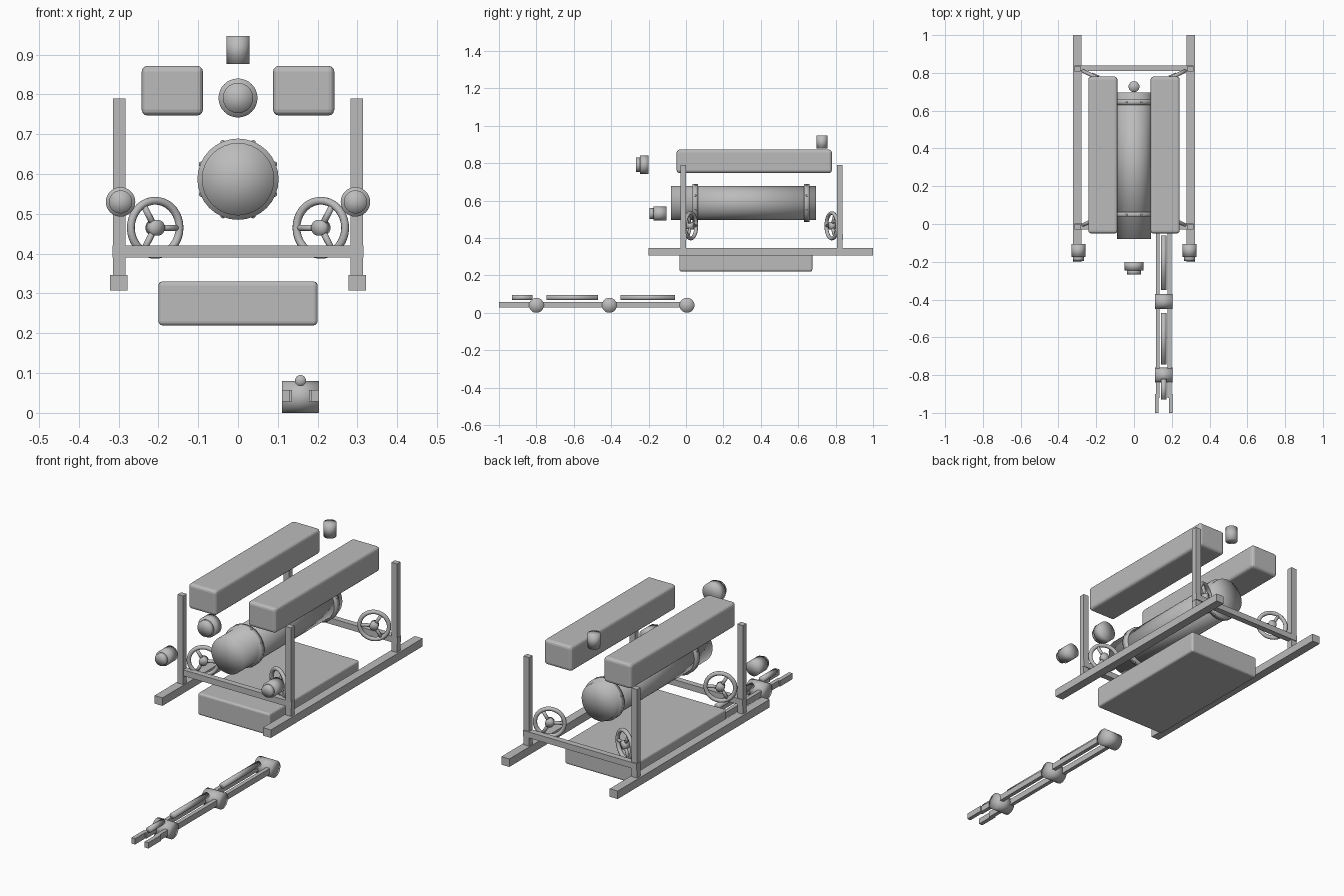
import bpy, bmesh
from math import pi, radians, sin, cos
from mathutils import Matrix, Vector

cube = bpy.data.objects.get("Cube")
if cube:
    bpy.data.objects.remove(cube, do_unlink=True)

grey = bpy.data.materials.new("plain_grey")
grey.use_nodes = True
grey.diffuse_color = (0.5, 0.5, 0.5, 1)
grey.node_tree.nodes["Principled BSDF"].inputs["Base Color"].default_value = (0.5, 0.5, 0.5, 1)

TURN = {"x": Matrix.Rotation(pi / 2, 4, "Y"),
        "y": Matrix.Rotation(pi / 2, 4, "X"),
        "z": Matrix.Identity(4)}


def finish(name, bm, smooth=False):
    bmesh.ops.recalc_face_normals(bm, faces=bm.faces)
    mesh = bpy.data.meshes.new(name)
    for f in bm.faces:
        f.smooth = smooth
    bm.to_mesh(mesh)
    bm.free()
    mesh.materials.append(grey)
    ob = bpy.data.objects.new(name, mesh)
    bpy.context.collection.objects.link(ob)
    return ob


def box(name, x, y, z, bevel=0):
    """Box spanning three (low, high) ranges."""
    bm = bmesh.new()
    size = [b - a for a, b in (x, y, z)]
    mid = [(a + b) / 2 for a, b in (x, y, z)]
    bmesh.ops.create_cube(bm, size=1, matrix=Matrix.Translation(mid) @ Matrix.Diagonal((*size, 1)))
    ob = finish(name, bm)
    if bevel:
        mod = ob.modifiers.new("rounded_edges", "BEVEL")
        mod.width, mod.segments = bevel, 3
    return ob


def add_cylinder(bm, axis, centre, r, length, sides=32):
    bmesh.ops.create_cone(bm, cap_ends=True, cap_tris=True, segments=sides, radius1=r, radius2=r,
                          depth=length, matrix=Matrix.Translation(centre) @ TURN[axis])


def cylinders(name, axis, parts):
    """Coaxial cylinders given as (centre, radius, length)."""
    bm = bmesh.new()
    for centre, r, length in parts:
        add_cylinder(bm, axis, centre, r, length)
    return finish(name, bm, True)


def along_y(x, z, r, y0, y1):
    return (x, (y0 + y1) / 2, z), r, y1 - y0


def hand_wheel(name, mx, my, loc):
    bm = bmesh.new()
    # rim
    ring = bmesh.ops.create_circle(bm, segments=10, radius=0.01,
                                   matrix=Matrix.Translation((0.068, 0, 0)))["verts"]
    edges = list({e for v in ring for e in v.link_edges})
    bmesh.ops.spin(bm, geom=ring + edges, cent=(0, 0, 0), axis=(0, 0, 1), dvec=(0, 0, 0),
                   angle=2 * pi, steps=36)
    bmesh.ops.remove_doubles(bm, verts=bm.verts, dist=0.0001)
    # the profile lies flat, so stand it up before spinning would collapse it
    bm.clear()
    ring = bmesh.ops.create_circle(bm, segments=10, radius=0.01,
                                   matrix=Matrix.Translation((0.068, 0, 0)))["verts"]
    edges = list({e for v in ring for e in v.link_edges})
    bmesh.ops.spin(bm, geom=ring + edges, cent=(0, 0, 0), axis=(0, 1, 0), dvec=(0, 0, 0),
                   angle=2 * pi, steps=36)
    bmesh.ops.remove_doubles(bm, verts=bm.verts, dist=0.0001)
    # hub and three spokes
    add_cylinder(bm, "y", (0, 0, 0), 0.02, 0.03, 20)
    for i in range(3):
        spoke = Matrix.Rotation(i * 2 * pi / 3, 4, "Y") @ Matrix.Translation((0.034, 0, 0)) @ TURN["x"]
        bmesh.ops.create_cone(bm, cap_ends=True, segments=10, radius1=0.008, radius2=0.008,
                              depth=0.068, matrix=spoke)
    bm.transform(Matrix.Translation(loc) @ Matrix.Diagonal((mx, my, 1, 1))
                 @ Matrix.Rotation(radians(26), 4, "Z"))
    finish(name, bm, True)


# frame: rails, posts, side tanks, lamps and hand wheels
for side, s in (("left", 1), ("right", -1)):
    def span(a, b):
        return tuple(sorted((s * a, s * b)))
    box(side + "_rail", span(0.278, 0.322), (-0.2, 1.0), (0.307, 0.347))
    box(side + "_upper_tank", span(0.088, 0.242), (-0.05, 0.78), (0.747, 0.872), 0.015)
    cylinders(side + "_lamp", "y", [along_y(s * 0.295, 0.53, 0.037, -0.175, -0.105),
                                    along_y(s * 0.295, 0.53, 0.029, -0.195, -0.17)])
    for end, y, my, wy in (("front", -0.015, 1, 0.025), ("rear", 0.822, -1, 0.78)):
        box(f"{side}_{end}_post", span(0.283, 0.314), (y - 0.014, y + 0.014), (0.34, 0.79))
        hand_wheel(f"{side}_{end}_wheel", -s, my, (s * 0.208, wy, 0.465))

for end, y in (("front", -0.013), ("rear", 0.825)):
    box(end + "_crossbar", (-0.315, 0.315), (y - 0.015, y + 0.015), (0.39, 0.42))

# lower body and main tank
box("lower_body", (-0.2, 0.2), (-0.035, 0.675), (0.22, 0.33), 0.01)
TANK_Z = 0.587
cylinders("main_tank", "y", [along_y(0, TANK_Z, 0.091, -0.08, 0.695)])
for end, y in (("front", 0.05), ("rear", 0.645)):
    cylinders(end + "_collar", "y", [along_y(0, TANK_Z, 0.102, y - 0.014, y + 0.014)])
    bm = bmesh.new()
    for i in range(8):
        a = (i + 0.5) * pi / 4
        spot = Vector((0.1 * cos(a), y, TANK_Z + 0.1 * sin(a)))
        bmesh.ops.create_uvsphere(bm, u_segments=8, v_segments=6, radius=0.006,
                                  matrix=Matrix.Translation(spot))
    finish(end + "_collar_bolts", bm, True)

# centre lamp and beacon
cylinders("centre_lamp", "y", [along_y(0, 0.791, 0.049, -0.245, -0.2),
                               along_y(0, 0.791, 0.038, -0.267, -0.24)])
cylinders("rear_beacon", "z", [((0, 0.727, 0.912), 0.029, 0.07)])

# folding arm: joints, paired bars, pistons and gripper
ARM_X = 0.157
for i, y in enumerate((0.005, -0.41, -0.8)):
    cylinders(f"arm_joint_{i + 1}", "x", [((ARM_X, y, 0.04), 0.04, 0.092)])
for i, (y0, y1) in enumerate(((-0.35, -0.06), (-0.745, -0.47), (-0.93, -0.82))):
    cylinders(f"arm_piston_{i + 1}", "y", [along_y(ARM_X, 0.081, 0.014, y0, y1)])
for side, s in (("left", 1), ("right", -1)):
    for part, off, y in (("bar", 0.031, (-0.8, 0)), ("finger_base", 0.031, (-0.92, -0.8)),
                         ("finger_tip", 0.037, (-1.0, -0.9))):
        x = ARM_X + s * off
        box(f"{side}_arm_{part}", (x - 0.01, x + 0.01), y, (0.028, 0.057))
